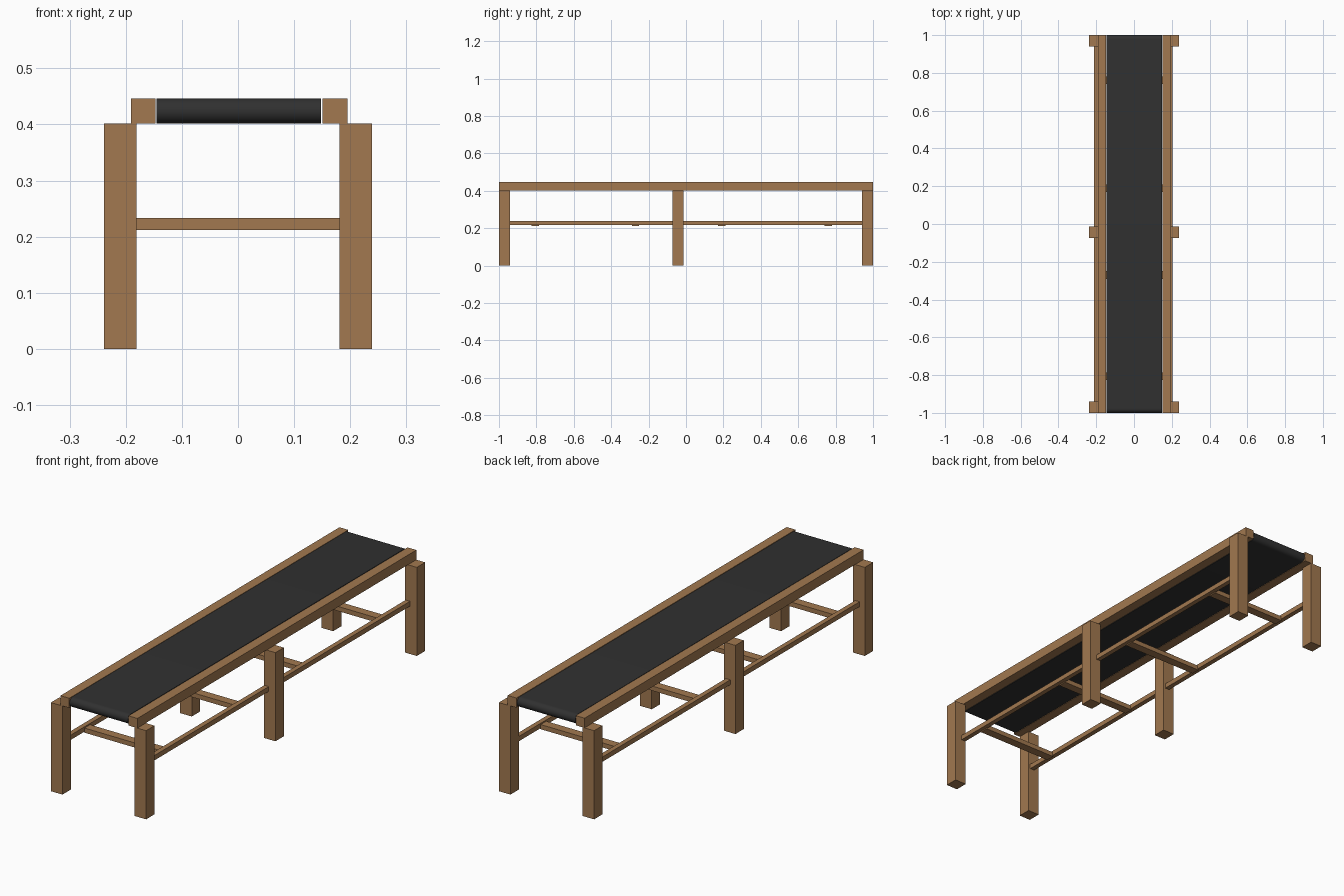
import bpy, bmesh, math

if "Cube" in bpy.data.objects:
    bpy.data.objects.remove(bpy.data.objects["Cube"])


def material(name, color):
    m = bpy.data.materials.new(name)
    m.diffuse_color = (*color, 1)
    m.use_nodes = True
    m.node_tree.nodes["Principled BSDF"].inputs["Base Color"].default_value = m.diffuse_color
    return m


wood = material("wood", (0.36, 0.19, 0.08))
rubber = material("rubber", (0.03, 0.03, 0.03))


def add_object(name, bm, mat):
    bmesh.ops.recalc_face_normals(bm, faces=bm.faces)
    me = bpy.data.meshes.new(name)
    bm.to_mesh(me)
    bm.free()
    me.materials.append(mat)
    ob = bpy.data.objects.new(name, me)
    bpy.context.collection.objects.link(ob)
    return ob


def box(name, x, y, z, mat=wood):
    bm = bmesh.new()
    bmesh.ops.create_cube(bm, size=1)
    for v in bm.verts:
        v.co = [lo + (c + 0.5) * (hi - lo) for c, (lo, hi) in zip(v.co, (x, y, z))]
    return add_object(name, bm, mat)


# Legs: three pairs
for side, x in (("left", (-0.239, -0.181)), ("right", (0.181, 0.239))):
    for place, y in (("front", -0.97), ("middle", -0.043), ("back", 0.97)):
        box(f"{place}_{side}_leg", x, (y - 0.03, y + 0.03), (0, 0.402))

# Upper side rails
box("left_side_rail", (-0.191, -0.147), (-1, 1), (0.402, 0.446))
box("right_side_rail", (0.151, 0.195), (-1, 1), (0.402, 0.446))

# Long stretchers between the legs
for side, x in (("left", (-0.213, -0.191)), ("right", (0.183, 0.205))):
    box(f"{side}_front_stretcher", x, (-0.945, -0.068), (0.217, 0.239))
    box(f"{side}_back_stretcher", x, (-0.018, 0.945), (0.217, 0.239))

# Cross bars joining the stretchers
for i, y in enumerate((-0.807, -0.27, 0.19, 0.76)):
    box(f"cross_bar_{i + 1}", (-0.195, 0.187), (y - 0.02, y + 0.02), (0.212, 0.233))

# Belt: stadium profile swept across the width
r, zc, n = 0.022, 0.424, 16
profile = []
for end in (1, -1):
    for i in range(n + 1):
        a = math.pi * i / n - math.pi / 2
        profile.append((end * (1 - r + r * math.cos(a)), zc + end * r * math.sin(a)))
bm = bmesh.new()
face = bm.faces.new([bm.verts.new((-0.145, y, z)) for y, z in profile])
ext = bmesh.ops.extrude_face_region(bm, geom=[face], use_keep_orig=True)
bmesh.ops.translate(bm, vec=(0.293, 0, 0),
                    verts=[g for g in ext["geom"] if isinstance(g, bmesh.types.BMVert)])
belt = add_object("belt", bm, rubber)
bpy.context.view_layer.objects.active = belt
belt.select_set(True)
bpy.ops.object.shade_smooth_by_angle(angle=math.radians(30))
